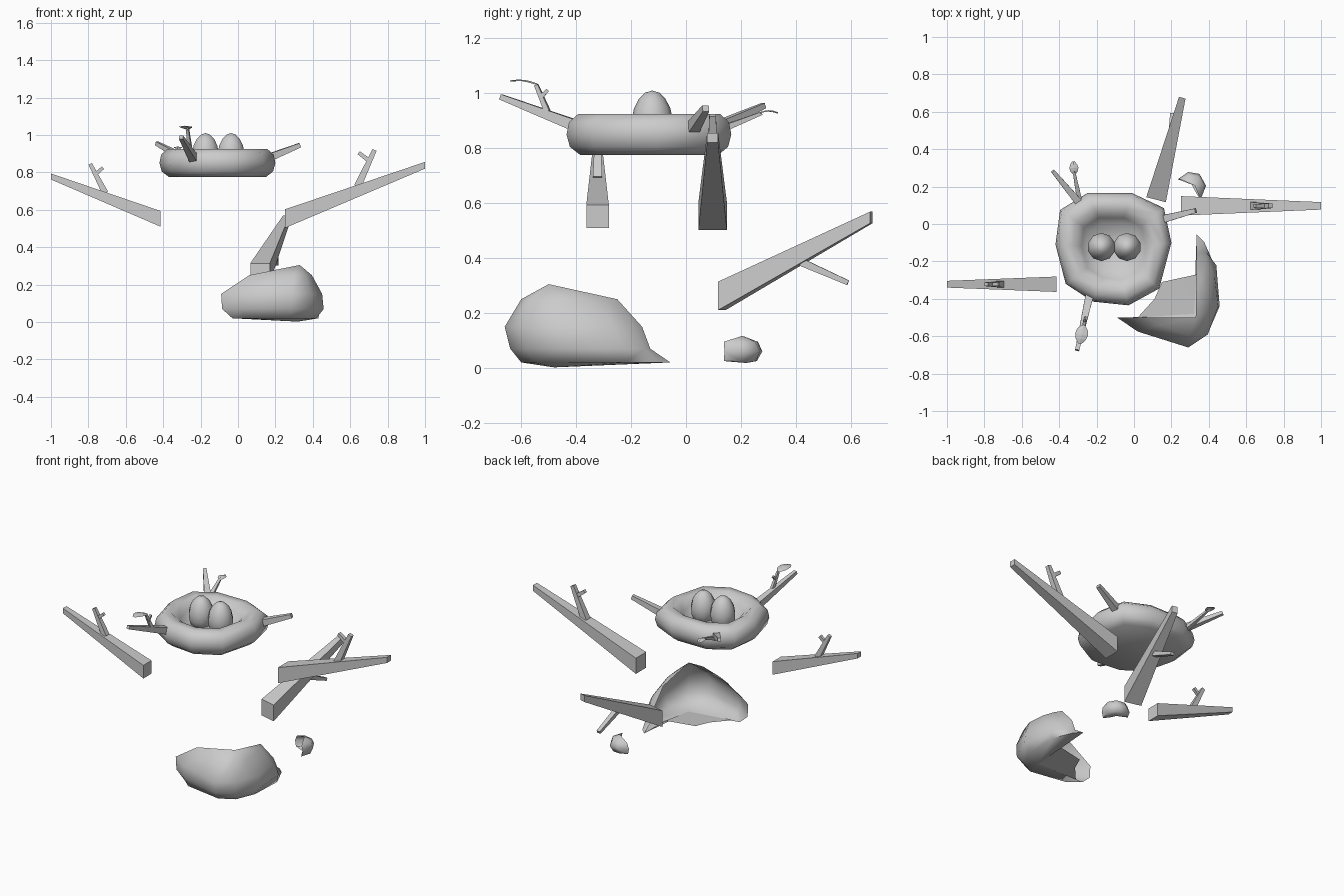
import bpy, bmesh, math
from mathutils import Vector as V

if "Cube" in bpy.data.objects:
    bpy.data.objects.remove(bpy.data.objects["Cube"])


def make(name, verts, faces, smooth=None):
    me = bpy.data.meshes.new(name)
    me.from_pydata([tuple(v) for v in verts], [], faces)
    bm = bmesh.new()
    bm.from_mesh(me)
    bmesh.ops.recalc_face_normals(bm, faces=bm.faces)
    bm.to_mesh(me)
    bm.free()
    ob = bpy.data.objects.new(name, me)
    bpy.context.collection.objects.link(ob)
    if smooth:
        bpy.ops.object.select_all(action='DESELECT')
        ob.select_set(True)
        bpy.context.view_layer.objects.active = ob
        bpy.ops.object.shade_smooth_by_angle(angle=math.radians(smooth))
    return ob


def beam(name, a, b, s0, s1, upright=False):
    """Tapered square stick; s = (half width, half height) at each end."""
    a, b = V(a), V(b)
    d = (b - a).normalized()
    side = d.cross(V((0, 0, 1))).normalized()
    up = V((0, 0, 1)) if upright else side.cross(d)
    vs = []
    for p, (w, h) in ((a, s0), (b, s1)):
        vs += [p + side * w * i + up * h * j for i, j in ((-1, -1), (1, -1), (1, 1), (-1, 1))]
    fs = [(i, (i + 1) % 4, (i + 1) % 4 + 4, i + 4) for i in range(4)]
    return make(name, vs, fs + [(3, 2, 1, 0), (4, 5, 6, 7)])


def leaf(name, base, tip, width, arch):
    """Thin leaf, creased along its length and slightly arched."""
    base, tip = V(base), V(tip)
    side = (tip - base).cross(V((0, 0, 1))).normalized()
    vs, n = [], 4
    for i in range(n + 1):
        t = i / n
        c = base.lerp(tip, t) + V((0, 0, arch * math.sin(math.pi * t)))
        w = width * (0.25, 0.85, 1, 0.8, 0.25)[i]
        vs += [c - side * w, c + V((0, 0, 0.005)), c + side * w]
    fs = [(3 * i + j, 3 * i + j + 1, 3 * i + j + 4, 3 * i + j + 3)
          for i in range(n) for j in (0, 1)]
    return make(name, vs, fs)


def shell(name, levels, apex, floor):
    """Broken eggshell: open strips stacked by height, closed by apex and floor."""
    n = len(levels[0][1])
    vs = [(x, y, z) for z, row in levels for x, y in row]
    fs = [(k * n + i, k * n + i + 1, (k + 1) * n + i + 1, (k + 1) * n + i)
          for k in range(len(levels) - 1) for i in range(n - 1)]
    top, m = (len(levels) - 1) * n, len(vs)
    vs.append(apex)
    fs += [(top + i, top + i + 1, m) for i in range(n - 1)]
    # floor fan, with its own jagged rim
    c = len(vs)
    vs += floor
    rim = list(range(n)) + list(range(c + 1, len(vs)))
    fs += [(rim[i], rim[(i + 1) % len(rim)], c) for i in range(len(rim))]
    return make(name, vs, fs, 60)


# nest: irregular ten-sided outline swept through a bowl profile
cx, cy = -0.11, -0.13
outline = [(-.01, .165), (-.25, .165), (-.395, .075), (-.42, -.11), (-.365, -.32),
           (-.22, -.415), (-.03, -.435), (.135, -.345), (.20, -.10), (.16, .085)]
profile = [(.84, .776), (.96, .805), (1, .85), (.97, .895), (.86, .925),
           (.70, .925), (.55, .885), (.44, .835)]
vs = [(cx + (x - cx) * r, cy + (y - cy) * r, z) for r, z in profile for x, y in outline]
N = len(outline)
fs = [(k * N + i, k * N + (i + 1) % N, (k + 1) * N + (i + 1) % N, (k + 1) * N + i)
      for k in range(len(profile) - 1) for i in range(N)]
fs += [tuple(range(N)), tuple(range(len(vs) - N, len(vs)))]
make("nest", vs, fs, 60)

# eggs, narrower at the top
for k, x in enumerate((-.174, -.037)):
    bpy.ops.mesh.primitive_uv_sphere_add(segments=10, ring_count=8, radius=1,
                                         location=(x, -.123, .905))
    egg = bpy.context.object
    egg.name = f"egg_{k + 1}"
    for v in egg.data.vertices:
        s = .075 * (1 - .12 * v.co.z)
        v.co = (v.co.x * s, v.co.y * s, v.co.z * .105)
    bpy.ops.object.shade_smooth_by_angle(angle=math.radians(60))

# three large broken branches with forked twigs
beam("left_branch", (-.415, -.322, .552), (-1, -.322, .778), (.041, .042), (.018, .016), True)
beam("left_branch_twig", (-.71, -.322, .69), (-.79, -.322, .845), (.017, .017), (.010, .010))
beam("left_branch_fork", (-.765, -.322, .788), (-.722, -.322, .825), (.010, .010), (.009, .009))
beam("right_branch", (.25, .097, .552), (1, .097, .838), (.052, .05), (.02, .018), True)
beam("right_branch_twig", (.64, .097, .725), (.73, .097, .92), (.02, .02), (.012, .012))
beam("right_branch_fork", (.698, .097, .865), (.645, .097, .905), (.012, .012), (.010, .010))
beam("back_branch", (.118, .13, .262), (.258, .675, .548), (.054, .052), (.018, .021), True)
beam("back_branch_twig", (.195, .42, .385), (.205, .59, .31), (.016, .014), (.012, .009))

# small sticks poking out of the nest
beam("nest_stick_right", (.13, .02, .865), (.33, .072, .945), (.022, .022), (.012, .012))
beam("nest_stick_back", (-.27, .085, .865), (-.434, .283, .955), (.022, .02), (.010, .010))
beam("nest_stick_front", (-.235, -.37, .87), (-.304, -.675, .987), (.022, .022), (.011, .010))
beam("front_leaf_stem", (-.258, -.505, .935), (-.27, -.545, 1.03), (.010, .010), (.007, .007))
beam("front_leaf_fork", (-.263, -.53, .985), (-.262, -.503, 1.012), (.008, .008), (.006, .006))
leaf("front_leaf", (-.27, -.54, 1.03), (-.29, -.64, 1.042), .035, .008)
beam("back_leaf_stem", (-.29, .12, .865), (-.32, .275, .927), (.014, .012), (.007, .006))
leaf("back_leaf", (-.318, .265, .925), (-.325, .335, .926), .024, .008)

# large broken eggshell, open toward the back left
shell("large_shell", [
    (.02, [(-.03, -.5), (.04, -.56), (.28, -.60), (.37, -.55), (.42, -.43), (.43, -.22),
           (.375, -.095), (.335, -.057)]),
    (.07, [(-.085, -.5), (.02, -.575), (.285, -.64), (.395, -.585), (.458, -.44), (.44, -.22),
           (.385, -.15), (.335, -.13)]),
    (.15, [(-.09, -.5), (.02, -.575), (.29, -.66), (.395, -.59), (.45, -.44), (.43, -.27),
           (.385, -.19), (.335, -.16)]),
    (.25, [(.06, -.5), (.14, -.54), (.30, -.60), (.36, -.57), (.395, -.47), (.385, -.36),
           (.36, -.29), (.335, -.25)])],
    (.33, -.5, .305),
    [(.32, -.48, .002), (.335, -.27, .02), (.15, -.31, .02), (.11, -.40, .02), (.02, -.5, .02)])

# small shell fragment, open toward the front left
shell("small_shell", [
    (.025, [(.245, .235), (.285, .258), (.335, .255), (.37, .20), (.35, .138)]),
    (.06, [(.235, .24), (.29, .278), (.35, .268), (.385, .205), (.36, .14)]),
    (.095, [(.25, .238), (.29, .262), (.345, .252), (.372, .205), (.352, .138)])],
    (.325, .205, .117),
    [(.34, .22, .018), (.33, .17, .022), (.31, .21, .022)])
